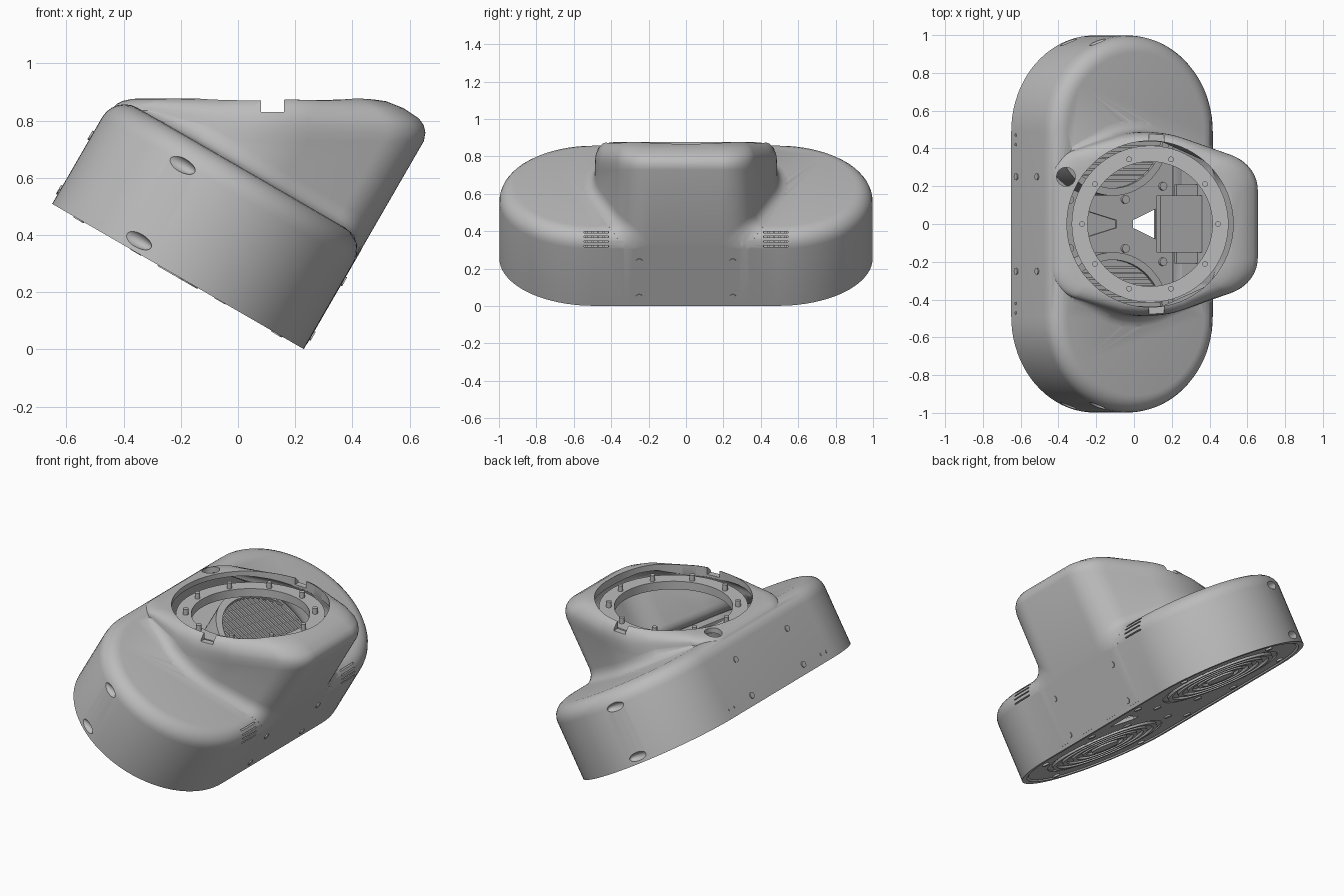
import bpy, bmesh, math
from mathutils import Matrix

cube = bpy.data.objects.get("Cube")
if cube:
    bpy.data.objects.remove(cube, do_unlink=True)

gray = bpy.data.materials.new("plain gray")
gray.use_nodes = True
gray.diffuse_color = (0.5, 0.5, 0.5, 1)
gray.node_tree.nodes["Principled BSDF"].inputs["Base Color"].default_value = (0.5, 0.5, 0.5, 1)

# Tilted frame of the base: u across, y along, w through its thickness
TILT = Matrix.Translation((-0.21, 0, 0.255)) @ Matrix.Rotation(math.radians(30), 4, 'Y')
FLAT = Matrix.Identity(4)
R, MID, THICK, WALL, FILLET = 0.508, 0.49, 0.44, 0.03, 0.09


def arc(cx, cy, r, a0, a1, n):
    return [(cx + r * math.cos(math.radians(a0 + (a1 - a0) * i / n)),
             cy + r * math.sin(math.radians(a0 + (a1 - a0) * i / n))) for i in range(n + 1)]


def finish(name, bm, matrix=FLAT):
    bm.transform(matrix)
    bmesh.ops.recalc_face_normals(bm, faces=bm.faces)
    mesh = bpy.data.meshes.new(name)
    bm.to_mesh(mesh)
    bm.free()
    mesh.materials.append(gray)
    ob = bpy.data.objects.new(name, mesh)
    bpy.context.collection.objects.link(ob)
    return ob


def loft(bm, rings):
    rows = [[bm.verts.new(p) for p in ring] for ring in rings]
    n = len(rows[0])
    for a, b in zip(rows, rows[1:]):
        for i in range(n):
            bm.faces.new((a[i], a[(i + 1) % n], b[(i + 1) % n], b[i]))
    bm.faces.new(rows[0])
    bm.faces.new(rows[-1])


def select(ob):
    bpy.ops.object.select_all(action='DESELECT')
    ob.select_set(True)
    bpy.context.view_layer.objects.active = ob


def combine(ob, tool, operation='DIFFERENCE'):
    select(ob)
    mod = ob.modifiers.new("cut", 'BOOLEAN')
    mod.operation, mod.object, mod.solver = operation, tool, 'EXACT'
    bpy.ops.object.modifier_apply(modifier=mod.name)
    bpy.data.objects.remove(tool, do_unlink=True)


def smooth(ob, angle=35):
    select(ob)
    bpy.ops.object.shade_smooth_by_angle(angle=math.radians(angle))


def stadium(r, w):
    return [(x, y, w) for x, y in arc(0, MID, r, 0, 180, 40) + arc(0, -MID, r, 180, 360, 40)]


def base_solid(name, inset, bottom):
    r, top = R - inset, THICK - inset
    rings = [stadium(r, bottom)]
    for i in range(7):
        a = math.radians(90 * i / 6)
        rings.append(stadium(r - FILLET * (1 - math.cos(a)), top - FILLET * (1 - math.sin(a))))
    bm = bmesh.new()
    loft(bm, rings)
    return finish(name, bm, TILT)


def tower_outline(grow, inset, squeeze=1):
    # Broad middle, rounded corners at both ends
    half = (arc(0.308, 0.18, 0.2 + grow, 0, 68.7, 12) + arc(-0.02, 0, 0.487 + grow, 68.7, 108.8, 14)
            + arc(-0.33, 0.24, 0.16 + grow, 108.8, 180, 12))
    pts = half + [(u, -y) for u, y in reversed(half)]
    low, high = inset - 0.492, R + 0.001 - inset
    return [(max(low, min(u, high)) * (squeeze if u > 0 else 1), y) for u, y in pts]


def tower_solid(name, inset, bottom):
    top, rings = 0.878 - inset, []

    def level(u, z):
        return (z - 0.255 + 0.5 * u) / 0.866

    def room(u):
        # Height left for the shoulder above the foot
        return max(0.04, min(0.15, top - (0.255 - 0.5 * u + 0.866 * 0.51)))

    def dip(u):
        # The foot follows the rounded edge of the base
        t = min(max(u - R + FILLET, 0), FILLET)
        return FILLET - math.sqrt(FILLET ** 2 - t ** 2)

    # Flared foot
    for i, (w, flare) in enumerate(((0.44, 0.06), (0.447, 0.036), (0.46, 0.018),
                                    (0.48, 0.006), (0.505, 0))):
        rings.append([(u, y, min(w - dip(u), level(u, top - room(u)) - 0.003 * (5 - i)))
                      for u, y in tower_outline(flare - inset, inset)])
    rings.insert(0, [(u, y, bottom) for u, y, w in rings[0]])
    # Rounded shoulder ending in a level top
    for drop, shrink, squeeze in ((1, 0, 1), (0.8, 0, 0.98), (0.63, 0.001, 0.947),
                                  (0.47, 0.004, 0.9), (0.23, 0.016, 0.79),
                                  (0.07, 0.038, 0.69), (0, 0.065, 0.58)):
        rings.append([(u, y, level(u, top - drop * room(u)))
                      for u, y in tower_outline(-shrink - inset, inset, squeeze)])
    bm = bmesh.new()
    loft(bm, rings)
    return finish(name, bm, TILT)


def add_box(bm, center, size):
    bmesh.ops.create_cube(bm, size=1, matrix=Matrix.Translation(center) @ Matrix.Diagonal((*size, 1)))


def add_rod(bm, center, r, depth, axis='Z', n=24):
    turn = Matrix.Rotation(math.pi / 2, 4, 'Y') if axis == 'X' else FLAT
    bmesh.ops.create_cone(bm, cap_ends=True, segments=n, radius1=r, radius2=r, depth=depth,
                          matrix=Matrix.Translation(center) @ turn)


# Outer shell, hollowed out
shell = base_solid("outer_shell", 0, 0)
combine(shell, tower_solid("tower", 0, 0.02), 'UNION')
combine(shell, base_solid("base_cavity", WALL, -0.05))
combine(shell, tower_solid("tower_cavity", WALL, 0.1))

# Round opening on top
bm = bmesh.new()
add_rod(bm, (0.085, 0, 0.85), 0.44, 0.3, n=96)
combine(shell, finish("opening_cutter", bm))

# Side notches, vent slots, end dents and cable port
bm = bmesh.new()
add_box(bm, (0.12, 0, 0.88), (0.08, 1.1, 0.1))
for side in (-1, 1):
    for i in range(4):
        add_box(bm, (0.42, side * 0.48, 0.32 + 0.025 * i), (0.14, 0.13, 0.007))
combine(shell, finish("slot_cutter", bm))
bm = bmesh.new()
for side in (-1, 1):
    for w in (0.345, 0.04):
        bmesh.ops.create_uvsphere(bm, u_segments=20, v_segments=12, radius=1,
                                  matrix=Matrix.Translation((-0.2, side * 0.975, w))
                                  @ Matrix.Diagonal((0.07, 0.035, 0.027, 1)))
combine(shell, finish("dent_cutter", bm, TILT))
bm = bmesh.new()
add_rod(bm, (-0.36, 0.25, 0.85), 0.05, 0.16)
combine(shell, finish("cable_port_cutter", bm))
smooth(shell)

# Mounting ring with ten pegs
bm = bmesh.new()
loops = []
for r, z in ((0.415, 0.77), (0.415, 0.82), (0.33, 0.82), (0.33, 0.77)):
    loops.append([bm.verts.new((x, y, z)) for x, y in arc(0.085, 0, r, 0, 356.25, 95)])
for a, b in zip(loops, loops[1:] + loops[:1]):
    for i in range(96):
        j = (i + 1) % 96
        bm.faces.new((a[i], a[j], b[j], b[i]))
smooth(finish("mounting_ring", bm))
bm = bmesh.new()
for x, y in arc(0.085, 0, 0.36, 0, 324, 9):
    add_rod(bm, (x, y, 0.835), 0.015, 0.04, n=16)
smooth(finish("ring_pegs", bm))

# Floor plate with drum holes, a tapered window and a tapered recess
bm = bmesh.new()
loft(bm, [stadium(0.467, 0.006), stadium(0.467, 0.026)])
floor = finish("floor_plate", bm, TILT)
bm = bmesh.new()
for side in (-1, 1):
    add_rod(bm, (0, side * 0.5, 0.01), 0.345, 0.2, n=64)
for a, b, low in ((0.22, 0.36, -0.1), (0.12, -0.1, 0.014)):
    loft(bm, [[(a, -0.02, w), (b, -0.08, w), (b, 0.08, w), (a, 0.02, w)] for w in (low, 0.1)])
combine(floor, finish("floor_cutter", bm, TILT))
smooth(floor)

# Two drums with concentric rings below and ribs above
for side, name in ((-1, "right_drum"), (1, "left_drum")):
    bm = bmesh.new()
    profile = [(0.05, -0.004), (0.08, -0.004), (0.08, 0.014)]
    for i in range(4):
        r = 0.11 + 0.06 * i
        profile += [(r, 0.014), (r, 0), (r + 0.025, 0), (r + 0.025, 0.014)]
    profile += [(0.35, 0.014), (0.35, 0.2), (0.31, 0.2), (0.31, 0.18)]
    loft(bm, [[(x, y, w) for x, y in arc(0, side * 0.5, r, 0, 354, 59)] for r, w in profile])
    smooth(finish(name, bm, TILT))
    bm = bmesh.new()
    for i in range(-9, 10):
        v = i * 0.03
        add_box(bm, (0, side * 0.5 + v, 0.185), (2 * math.sqrt(0.305 ** 2 - v * v), 0.012, 0.016))
    finish(name + "_ribs", bm, TILT)

# Electronics box on its bracket
bm = bmesh.new()
add_box(bm, (0.355, 0, 0.29), (0.26, 0.3, 0.04))
add_box(bm, (0.41, 0, 0.26), (0.13, 0.42, 0.02))
finish("electronics_box", bm, TILT)

# Screws on the long walls, floor and underside
bm = bmesh.new()
for side in (-1, 1):
    for w in (0.055, 0.275):
        for u in (-R, R):
            add_rod(bm, (u, side * 0.25, w), 0.018, 0.012, 'X', 16)
    for y in (0.42, 0.47):
        add_rod(bm, (-R, side * y, 0.05), 0.008, 0.008, 'X', 12)
    for u, y in ((0.17, 0.13), (0.4, 0.2), (-0.17, 0.13), (-0.4, 0.2)):
        add_rod(bm, (u, side * y, 0.02), 0.022, 0.044, n=16)
    for u, y in ((0.4, 0.6), (-0.4, 0.6), (0, 0.92)):
        add_rod(bm, (u, side * y, 0.006), 0.02, 0.02, n=16)
smooth(finish("screws", bm, TILT))
